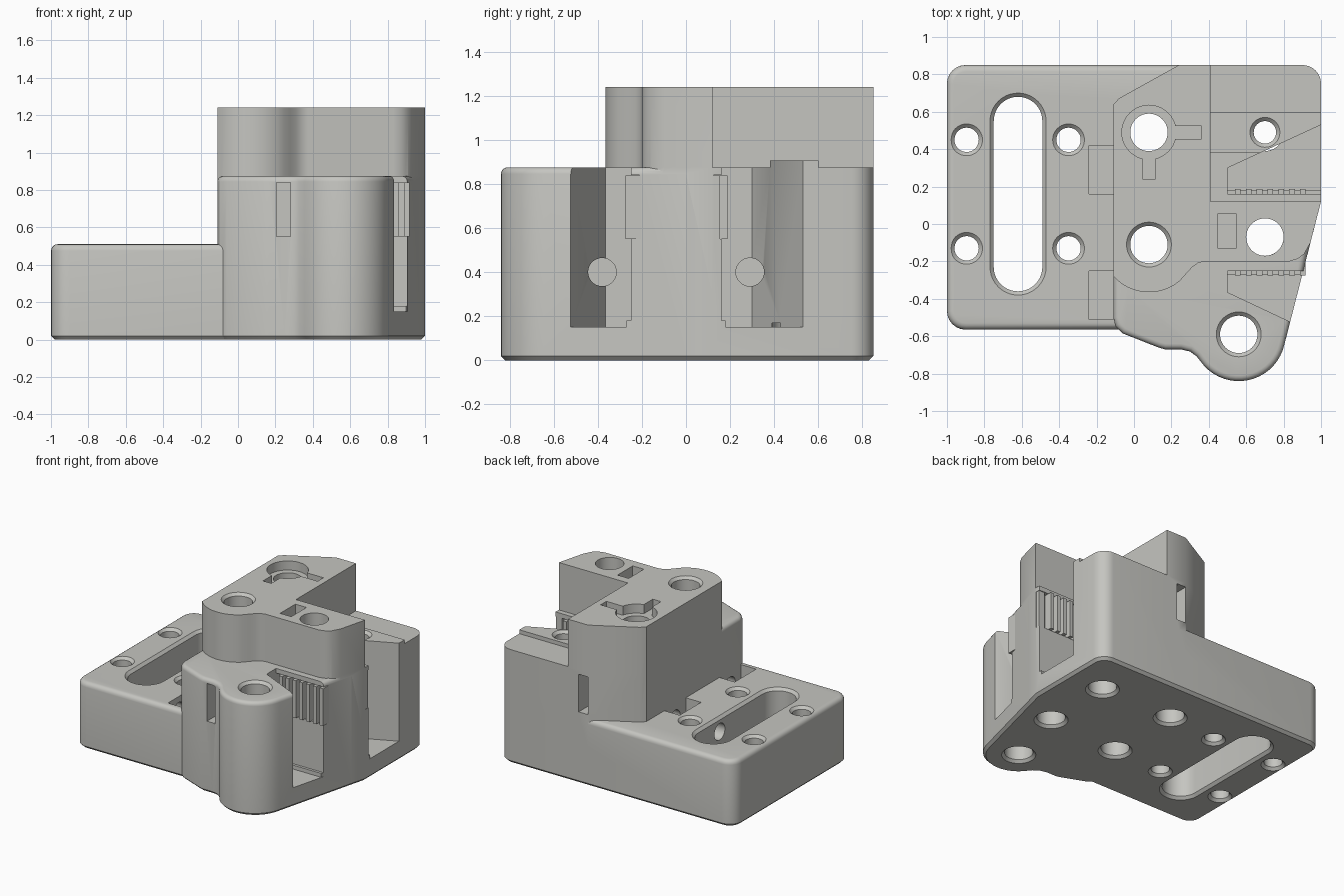
import bpy, bmesh, math

if "Cube" in bpy.data.objects:
    bpy.data.objects.remove(bpy.data.objects["Cube"])

grey = bpy.data.materials.new("warm_grey")
grey.diffuse_color = (0.56, 0.56, 0.53, 1)
grey.use_nodes = True
grey.node_tree.nodes["Principled BSDF"].inputs["Base Color"].default_value = grey.diffuse_color


def arc(cx, cy, r, a0, a1, n=10):
    return [(cx + r * math.cos(math.radians(a0 + (a1 - a0) * i / n)),
             cy + r * math.sin(math.radians(a0 + (a1 - a0) * i / n))) for i in range(n + 1)]


def make(name, bm):
    bmesh.ops.recalc_face_normals(bm, faces=bm.faces)
    me = bpy.data.meshes.new(name)
    bm.to_mesh(me)
    bm.free()
    me.materials.append(grey)
    ob = bpy.data.objects.new(name, me)
    bpy.context.collection.objects.link(ob)
    return ob


def loft(name, rings):
    """Closed solid through a stack of matching rings of 3D points."""
    bm = bmesh.new()
    vs = [[bm.verts.new(p) for p in ring] for ring in rings]
    n = len(vs[0])
    for a, b in zip(vs, vs[1:]):
        for i in range(n):
            bm.faces.new((a[i], a[(i + 1) % n], b[(i + 1) % n], b[i]))
    bm.faces.new(vs[0][::-1])
    bm.faces.new(vs[-1])
    return make(name, bm)


def prism(name, pts, z0, z1, top=0.0, bottom=0.0):
    """Extruded outline with a rounded top rim and a chamfered bottom rim."""
    ob = loft(name, [[(x, y, z) for x, y in pts] for z in (z0, z1)])
    bm = bmesh.new()
    bm.from_mesh(ob.data)
    for z, w, seg in ((z1, top, 4), (z0, bottom, 1)):
        if w:
            rim = [e for e in bm.edges if all(abs(v.co.z - z) < 1e-5 for v in e.verts)]
            bmesh.ops.bevel(bm, geom=rim, offset=w, segments=seg, profile=0.5, affect='EDGES')
    bm.to_mesh(ob.data)
    bm.free()
    return ob


def box(name, x0, x1, y0, y1, z0, z1):
    return prism(name, [(x0, y0), (x1, y0), (x1, y1), (x0, y1)], z0, z1)


def hole(x, y, r, top, c=0.02, length=0.0, bottom=0.0):
    """Vertical hole or long slot cutter, chamfered at both mouths."""
    h = length / 2
    prof = [(r + 0.02, bottom - 0.05), (r + 0.02, bottom), (r, bottom + 0.02),
            (r, top - 0.02), (r + c, top), (r + c, top + 0.05)]
    return loft("hole_cutter", [[(px, py, z) for px, py in
                arc(x, y + h, rr, 0, 180, 20)[:-1 if not h else None] +
                arc(x, y - h, rr, 180, 360, 20)[:-1 if not h else None]] for rr, z in prof])


def boolean(target, tool, op):
    m = target.modifiers.new("cut", 'BOOLEAN')
    m.operation, m.solver, m.object = op, 'EXACT', tool
    bpy.context.view_layer.objects.active = target
    bpy.ops.object.modifier_apply(modifier=m.name)
    bpy.data.objects.remove(tool)


# Low mounting plate
plate = (arc(-0.9, -0.465, 0.1, 180, 270, 6) + [(0.3, -0.565), (0.3, 0.85)]
         + arc(-0.9, 0.75, 0.1, 90, 180, 6))
body = prism("carriage_body", plate, 0, 0.51, 0.035, 0.02)

# Front block with the rounded bolt lobe
front = ([(-0.11, 0), (-0.11, -0.5), (-0.10, -0.545), (-0.06, -0.585), (0.13, -0.66),
          (0.165, -0.67), (0.25, -0.67), (0.30, -0.682), (0.335, -0.708)]
         + arc(0.56, -0.59, 0.25, 215, 347, 18) + [(0.969, 0)])
# Rear block with a cut corner
rear = ([(-0.11, -0.1), (0.943, -0.1), (1, 0.12)] + arc(0.9, 0.75, 0.1, 0, 90, 8)
        + [(0.24, 0.85), (-0.08, 0.672), (-0.11, 0.64)])
# Tall tower
tower = ([(-0.11, 0.64), (-0.11, -0.28)] + arc(0.08, -0.11, 0.255, 222, 310, 12)
         + [(0.28, -0.265), (0.31, -0.232), (0.34, -0.21), (0.375, -0.2), (0.83, -0.2),
            (0.875, -0.187), (0.91, -0.16), (0.943, -0.1), (1, 0.12), (0.41, 0.12),
            (0.41, 0.85), (0.24, 0.85), (-0.08, 0.672)])
for part in (prism("front_block", front, 0, 0.875, 0.03, 0.02),
             prism("rear_block", rear, 0, 0.875, 0, 0.02),
             prism("tower", tower, 0.3, 1.24),
             box("raised_pad", 0.35, 1, 0.38, 0.6, 0.7, 0.905)):
    boolean(body, part, 'UNION')

# Belt pockets open to the right and the top
cutters = [
    prism("rear_pocket", [(0.5, 0.16), (1.1, 0.16), (1.1, 0.576), (0.5, 0.3)], 0.15, 1.0),
    prism("front_pocket", [(0.5, -0.25), (0.5, -0.365), (1.1, -0.647), (1.1, -0.25)], 0.15, 1.0),
    box("rear_tooth_recess", 0.5, 1.1, 0.125, 0.2, 0.55, 0.84),
    box("front_tooth_recess", 0.5, 1.1, -0.28, -0.21, 0.55, 0.84)]

# Screw head pockets, sideways screw holes
for y in (0.29, -0.38):
    cutters.append(box("screw_pocket", -0.24, -0.11, y - 0.13, y + 0.13, 0.27, 0.8))
    x0 = -0.62 if y > 0 else -0.5
    cutters.append(loft("screw_hole", [[(x, p, q) for p, q in arc(y, 0.4, 0.064, 0, 360, 28)[:-1]]
                                       for x in (x0, 0.75)]))

# Narrow slots in the front and back faces
cutters += [box("front_slot", 0.205, 0.28, -0.8, -0.36, 0.55, 0.84),
            box("back_slot", 0.24, 0.32, 0.55, 1.0, 0.55, 0.84)]

# Plate holes and long slot
cutters += [hole(x, y, 0.065, 0.51) for x in (-0.895, -0.35) for y in (0.45, -0.13)]
cutters.append(hole(-0.62, 0.16, 0.13, 0.51, length=0.78))

# Bolt holes
cutters += [hole(0.08, 0.49, 0.1, 1.24, 0.0001), hole(0.08, -0.11, 0.1, 1.24),
            hole(0.56, -0.59, 0.1, 0.875), hole(0.70, -0.07, 0.1, 1.24, 0.0001),
            hole(0.70, 0.49, 0.06, 0.905), hole(0.70, 0.49, 0.1, 0.12, 0.0001)]

# Keyed seat around the rear bolt and the small nut slot
cutters += [prism("seat", arc(0.08, 0.49, 0.145, 0, 360, 40)[:-1], 1.17, 1.3),
            box("seat_key_x", 0.1, 0.36, 0.455, 0.525, 1.17, 1.3),
            box("seat_key_y", 0.045, 0.115, 0.24, 0.45, 1.17, 1.3),
            box("nut_slot", 0.45, 0.545, -0.13, 0.055, 1.0, 1.3)]
for c in cutters:
    boolean(body, c, 'DIFFERENCE')

# Belt teeth and pocket floor steps
for i in range(7):
    x = 0.54 + i * 0.058
    box("front_tooth", x, x + 0.03, -0.275, -0.205, 0.551, 0.839)
    box("rear_tooth", x, x + 0.03, 0.12, 0.188, 0.551, 0.839)
box("rear_tooth_end", 0.95, 0.998, 0.12, 0.155, 0.551, 0.839)
prism("front_step", [(0.5, -0.27), (0.898, -0.27), (0.903, -0.245), (0.5, -0.245)], 0.14, 0.18)
box("rear_step", 0.5, 0.999, 0.155, 0.18, 0.14, 0.18)

# Smooth curved walls, keep edges sharp
bpy.ops.object.select_all(action='DESELECT')
body.select_set(True)
bpy.context.view_layer.objects.active = body
bpy.ops.object.shade_smooth_by_angle(angle=math.radians(30))
